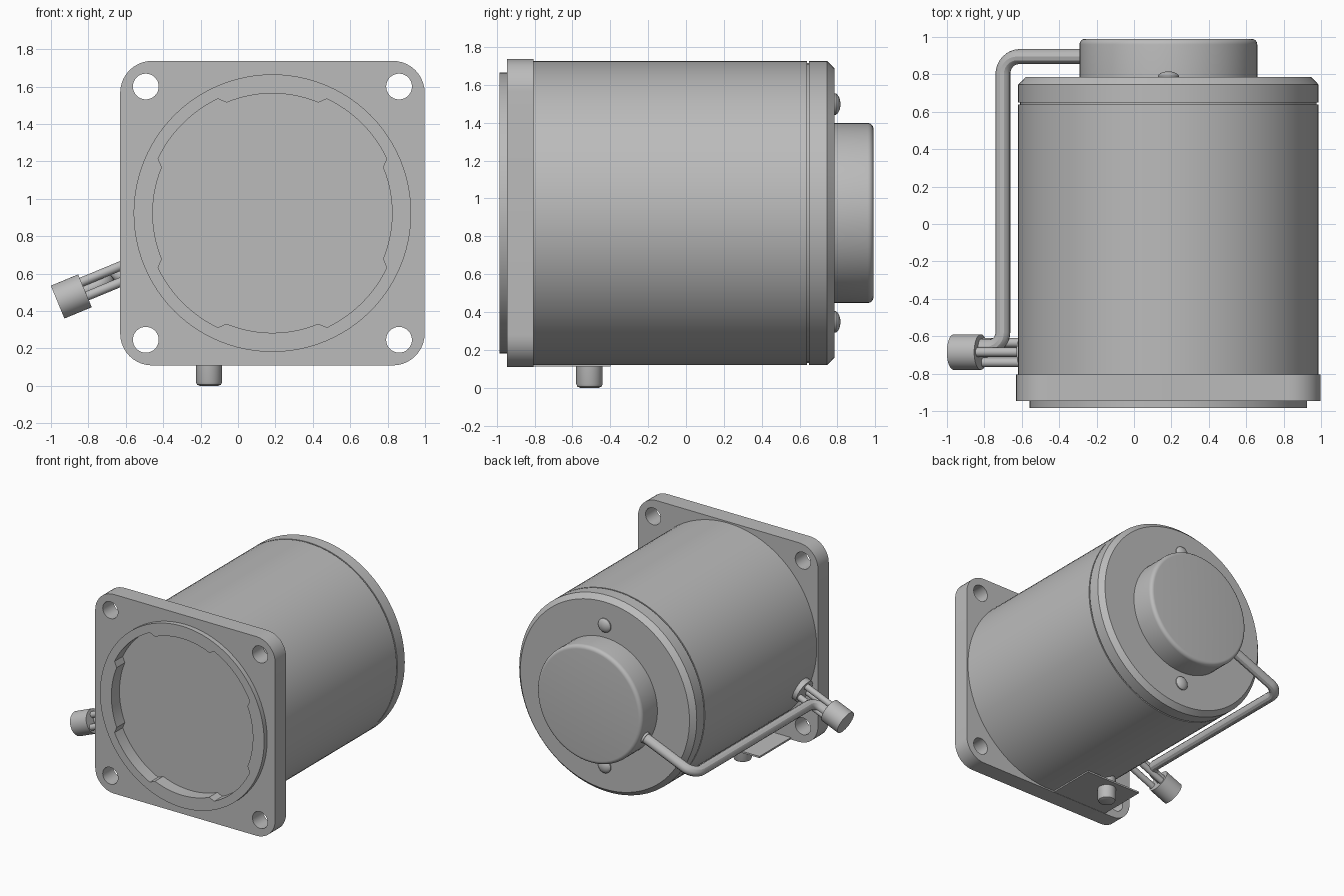
import bpy, bmesh, math
from mathutils import Vector

cube = bpy.data.objects.get("Cube")
if cube:
    bpy.data.objects.remove(cube, do_unlink=True)

# Single metal colour
GREY = (0.5, 0.5, 0.5, 1)
metal = bpy.data.materials.new("plain grey")
metal.use_nodes = True
metal.diffuse_color = GREY
metal.node_tree.nodes["Principled BSDF"].inputs["Base Color"].default_value = GREY

CX, CZ = 0.184, 0.923                      # motor axis
BACK = Vector((0, 1, 0))
ANGLE = math.radians(22.5)
OUT = Vector((-math.cos(ANGLE), 0, -math.sin(ANGLE)))   # cable exit direction
SIDE = Vector((-math.sin(ANGLE), 0, math.cos(ANGLE)))


def on_axis(y):
    return Vector((CX, y, CZ))


def finish(name, mesh):
    obj = bpy.data.objects.new(name, mesh)
    bpy.context.collection.objects.link(obj)
    mesh.materials.clear()
    mesh.materials.append(metal)
    bpy.ops.object.select_all(action='DESELECT')
    obj.select_set(True)
    bpy.context.view_layer.objects.active = obj
    bpy.ops.object.shade_smooth_by_angle(angle=math.radians(30))
    return obj


def lathe(name, origin, axis, profile, n=32):
    """Solid of revolution from (radius, distance) pairs along an axis."""
    turn = axis.to_track_quat('Z', 'Y')
    bm = bmesh.new()
    rings = []
    for r, h in profile:
        rings.append([bm.verts.new(origin + turn @ Vector(
            (r * math.cos(2 * math.pi * i / n), r * math.sin(2 * math.pi * i / n), h)))
            for i in range(n)])
    for a, b in zip(rings, rings[1:]):
        for i in range(n):
            j = (i + 1) % n
            bm.faces.new((a[i], a[j], b[j], b[i]))
    bm.faces.new(rings[0][::-1])
    bm.faces.new(rings[-1])
    bmesh.ops.recalc_face_normals(bm, faces=bm.faces)
    mesh = bpy.data.meshes.new(name)
    bm.to_mesh(mesh)
    bm.free()
    return finish(name, mesh)


def curve_part(name, curve, location=(0, 0, 0), tilt=0):
    """Turn a curve into a finished mesh part."""
    temp = bpy.data.objects.new(name + " curve", curve)
    bpy.context.collection.objects.link(temp)
    graph = bpy.context.evaluated_depsgraph_get()
    mesh = bpy.data.meshes.new_from_object(temp.evaluated_get(graph))
    bpy.data.objects.remove(temp, do_unlink=True)
    obj = finish(name, mesh)
    obj.location = location
    obj.rotation_euler.x = tilt
    return obj


def add_spline(curve, points, closed):
    s = curve.splines.new('POLY')
    s.points.add(len(points) - 1)
    for p, co in zip(s.points, points):
        p.co = (*co, 1)
    s.use_cyclic_u = closed


def plate(name, loops, y0, y1):
    """Plate facing the front; inner loops become openings."""
    curve = bpy.data.curves.new(name, 'CURVE')
    curve.dimensions = '2D'
    curve.fill_mode = 'BOTH'
    curve.extrude = (y1 - y0) / 2
    for loop in loops:
        add_spline(curve, [(x, z, 0) for x, z in loop], True)
    return curve_part(name, curve, on_axis((y0 + y1) / 2), math.pi / 2)


def arc(cx, cz, r, start, end, n):
    return [(cx + r * math.cos(math.radians(start + (end - start) * i / n)),
             cz + r * math.sin(math.radians(start + (end - start) * i / n)))
            for i in range(n + 1)]


def circle(cx, cz, r, n):
    return arc(cx, cz, r, 0, 360, n)[:-1]


# Mounting flange with rounded corners, bolt holes and stepped recess
corner, half = 0.17, 0.814
outline, recess, holes = [], [], []
for k in range(4):
    a = math.radians(45 + 90 * k)
    sx, sz = math.copysign(1, math.cos(a)), math.copysign(1, math.sin(a))
    outline += arc(sx * (half - corner), sz * (half - corner), corner, 90 * k, 90 * k + 90, 10)
    holes.append(circle(sx * 0.677, sz * 0.677, 0.069, 32))
    recess += arc(0, 0, 0.64, 90 * k - 22.5, 90 * k + 22.5, 14)
    recess += arc(0, 0, 0.677, 90 * k + 25.5, 90 * k + 64.5, 12)
plate("mounting_flange", [outline, recess] + holes, -0.945, -0.805)
plate("pilot_ring", [circle(0, 0, 0.742, 96), recess], -0.985, -0.945)

# Housing with seam groove and chamfered end cap
lathe("motor_housing", on_axis(0), BACK,
      [(0.735, -0.88), (0.735, -0.81), (0.803, -0.81), (0.803, 0.64), (0.793, 0.64),
       (0.793, 0.65), (0.803, 0.65), (0.803, 0.745), (0.765, 0.785)], 96)

# Rear encoder cover with rounded rim
rim = [(0.445 + r, 0.96 + h) for r, h in arc(0, 0, 0.03, 0, 90, 6)]
lathe("rear_cover", on_axis(0), BACK, [(0.475, 0.77)] + rim, 72)

# Domed screws above and below the cover
for label, s in (("upper", 1), ("lower", -1)):
    dome = arc(0, 0, 1, 20, 85, 6)
    lathe(label + "_cap_screw", on_axis(0.78) + Vector((0, 0, s * 0.575)), BACK,
          [(0.057, 0)] + [(0.06 * c, 0.036 * d) for c, d in dome], 24)

# Cable leaving the cover, running forward and turning into the connector
reach, bend, y_back, y_front = 0.958, 0.095, 0.895, -0.655
path = [(0.45, y_back)]
path += arc(reach - bend, y_back - bend, bend, 90, 0, 8)
path += arc(reach + bend * 0.8, y_front + bend * 0.8, bend * 0.8, 180, 270, 8)
path.append((1.1, y_front))
cable = bpy.data.curves.new("cable", 'CURVE')
cable.dimensions = '3D'
cable.bevel_depth = 0.04
cable.bevel_resolution = 4
add_spline(cable, [on_axis(y) + OUT * r for r, y in path], False)
curve_part("encoder_cable", cable)
lathe("cable_collar", on_axis(y_back), OUT, [(0.046, 0.45), (0.046, 0.49)], 24)

# Connector, lead wires and grommet
plug = on_axis(-0.685)
lathe("connector_plug", plug, OUT, [(0.095, 1.085), (0.095, 1.243)], 40)
lathe("wire_grommet", plug, OUT, [(0.095, 0.76), (0.095, 0.84)], 40)
for i, (up, along) in enumerate(((0.05, 0), (-0.03, 0.05), (-0.03, -0.055))):
    lathe("lead_wire_%d" % (i + 1), plug + SIDE * up + BACK * along, OUT,
          [(0.025, 0.8), (0.025, 1.1)], 16)

# Thin pad under the housing with a short round stud
bm = bmesh.new()
bmesh.ops.create_cube(bm, size=1)
bmesh.ops.scale(bm, vec=(0.51, 0.42, 0.014), verts=bm.verts)
bmesh.ops.translate(bm, vec=(-0.13, -0.61, 0.118), verts=bm.verts)
pad = bpy.data.meshes.new("stud_pad")
bm.to_mesh(pad)
bm.free()
finish("stud_pad", pad)
lathe("bottom_stud", Vector((-0.155, -0.51, 0.2)), Vector((0, 0, -1)),
      [(0.07, 0), (0.07, 0.18), (0.064, 0.194), (0.05, 0.2)], 32)
